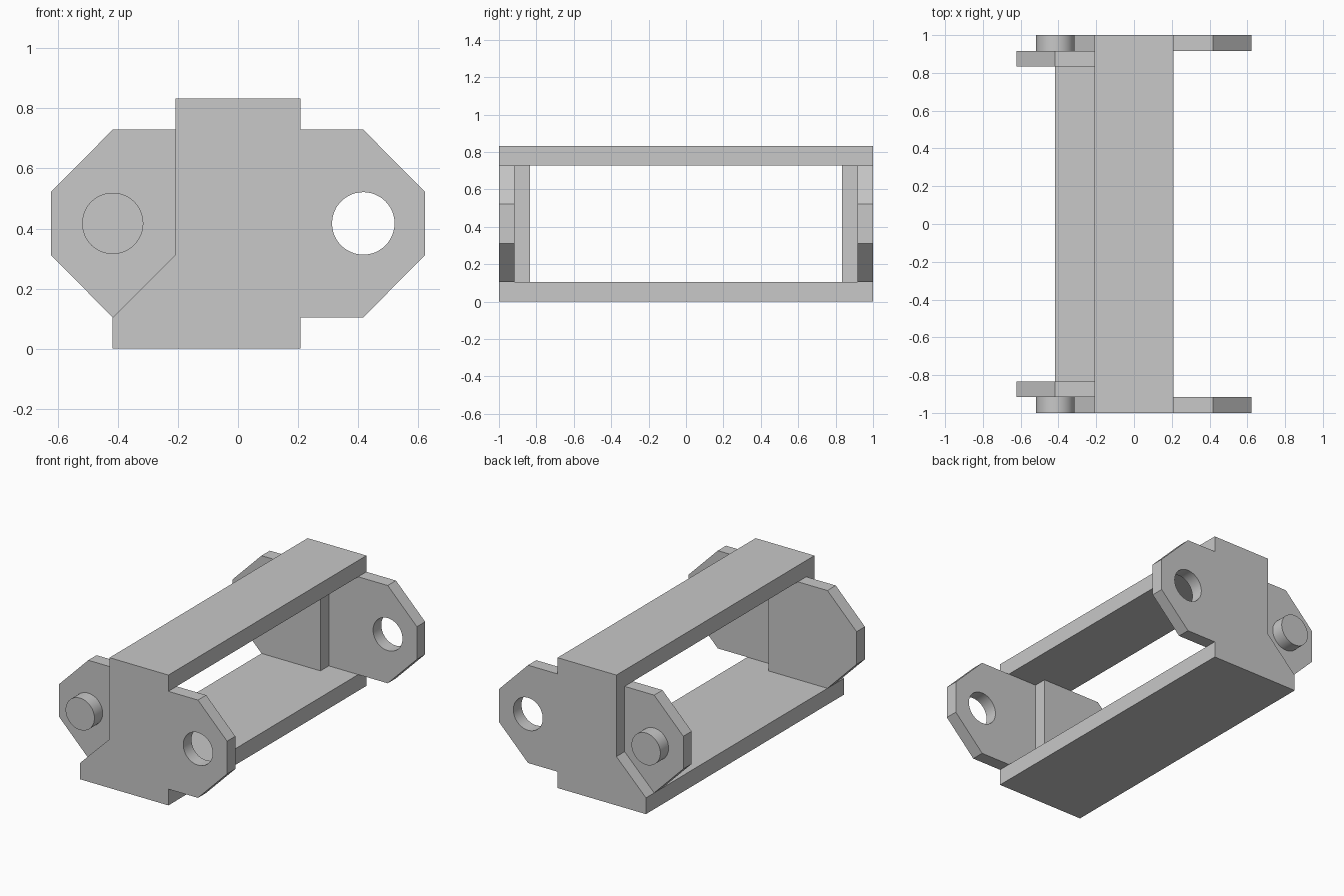
import bpy
import bmesh
from math import radians, sin, cos, tau

cube = bpy.data.objects.get("Cube")
if cube:
    bpy.data.objects.remove(cube, do_unlink=True)

grey = bpy.data.materials.new("plain grey")
grey.use_nodes = True
colour = (0.58, 0.58, 0.58, 1)
grey.diffuse_color = colour
grey.node_tree.nodes["Principled BSDF"].inputs["Base Color"].default_value = colour

# Shared levels: half plate corners, bar thickness, overall height
IN, OUT, BAR, TOP, MID = 0.208, 0.417, 0.104, 0.833, 0.417
LOW, HIGH, END = 0.312, 0.521, 0.623
UPPER = TOP - BAR


def circle(x, z, r, n=48):
    return [(x + r * cos(tau * i / n), z + r * sin(tau * i / n)) for i in range(n)]


def prism(name, loops, y0, y1, mirror=False):
    """Extrude an x-z outline (further loops are holes) from y0 to y1."""
    bm = bmesh.new()
    edges = []
    for loop in loops:
        verts = [bm.verts.new((x, y0, z)) for x, z in loop]
        edges += [bm.edges.new((a, b)) for a, b in zip(verts, verts[1:] + verts[:1])]
    if len(loops) == 1:
        bm.faces.new(verts)
    else:
        bmesh.ops.triangle_fill(bm, use_beauty=True, edges=edges)
    result = bmesh.ops.extrude_face_region(bm, geom=bm.faces[:], use_keep_orig=True)
    moved = [g for g in result["geom"] if isinstance(g, bmesh.types.BMVert)]
    bmesh.ops.translate(bm, verts=moved, vec=(0, y1 - y0, 0))
    bmesh.ops.recalc_face_normals(bm, faces=bm.faces[:])
    mesh = bpy.data.meshes.new(name)
    bm.to_mesh(mesh)
    bm.free()
    mesh.materials.append(grey)
    mesh.shade_smooth()
    mesh.set_sharp_from_angle(angle=radians(30))
    obj = bpy.data.objects.new(name, mesh)
    bpy.context.collection.objects.link(obj)
    if mirror:
        mod = obj.modifiers.new("both ends", "MIRROR")
        mod.use_axis = (False, True, False)
        mod.use_mirror_merge = False
    return obj


def box(x0, x1, z0, z1):
    return [(x0, z0), (x1, z0), (x1, z1), (x0, z1)]


# Long bars joining the two ends
prism("top_bar", [box(-IN, IN, UPPER, TOP)], -1, 1)
prism("bottom_bar", [box(-OUT, IN, 0, BAR)], -1, 1)

# Outer side plates with the pin hole
outer = [(-OUT, BAR), (OUT, BAR), (END, LOW), (END, HIGH),
         (OUT, UPPER), (-IN, UPPER), (-IN, LOW)]
prism("outer_plates", [outer, circle(OUT, MID, BAR)], -1, -0.917, True)

# Inner side plates, stepped inward by one thickness
inner = [(0, BAR), (0, UPPER), (-OUT, UPPER), (-END, HIGH), (-END, LOW), (-OUT, BAR)]
prism("inner_plates", [inner], -0.917, -0.833, True)

# Pins on the inner plates
prism("pins", [circle(-OUT, MID, 0.102)], -1, -0.9, True)
